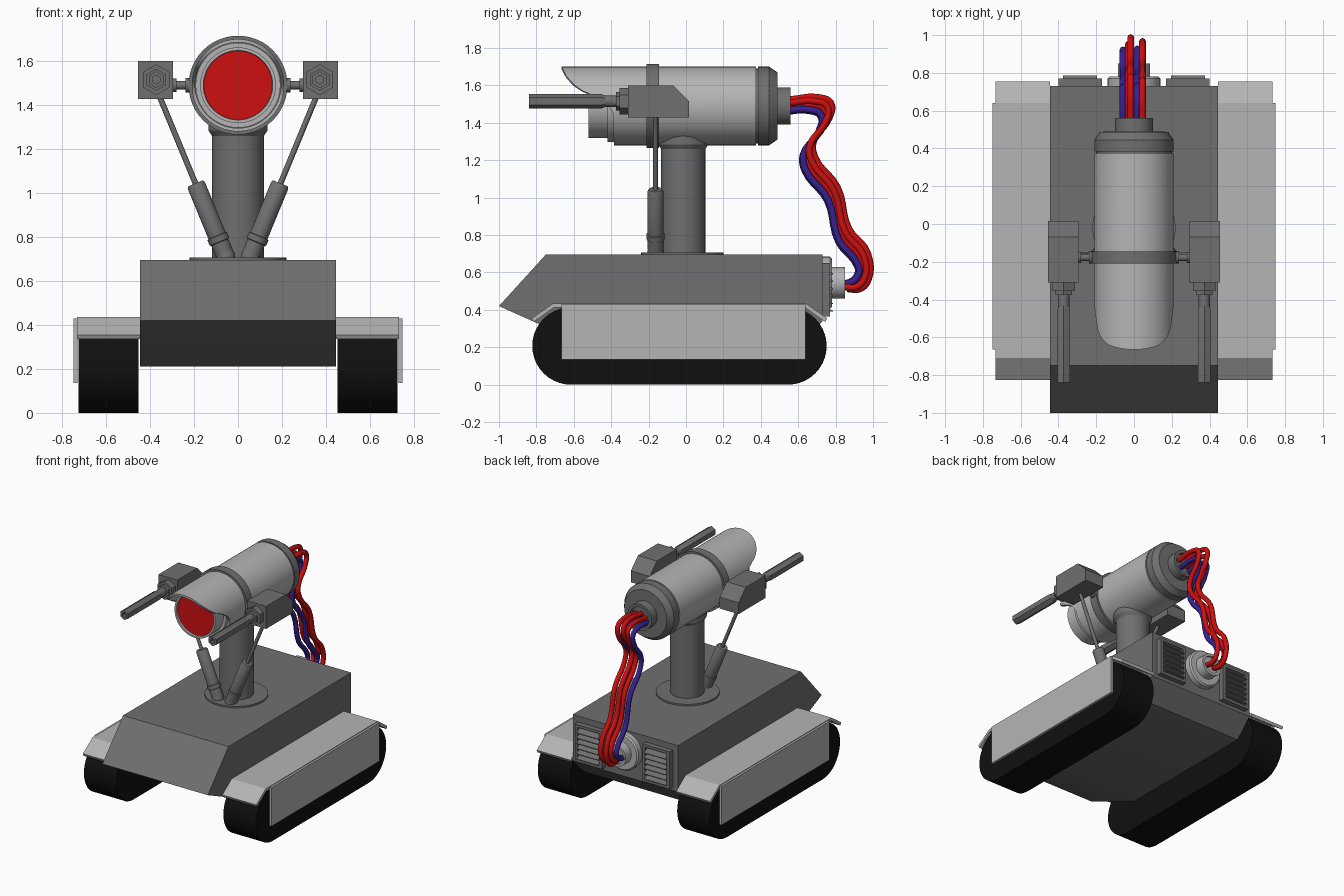
import bpy, bmesh
from math import pi, sin, cos, radians
from mathutils import Vector

if "Cube" in bpy.data.objects:
    bpy.data.objects.remove(bpy.data.objects["Cube"])


def material(name, rgb):
    m = bpy.data.materials.new(name)
    m.diffuse_color = (*rgb, 1)
    m.use_nodes = True
    m.node_tree.nodes["Principled BSDF"].inputs["Base Color"].default_value = m.diffuse_color
    return m


DARK = material("dark_grey", (0.16, 0.16, 0.16))
LIGHT = material("light_grey", (0.46, 0.46, 0.46))
BLACK = material("rubber_black", (0.005, 0.005, 0.005))
RED = material("red", (0.62, 0.005, 0.005))
BLUE = material("blue", (0.04, 0.015, 0.28))


def finish(name, bm, mat, mirror=False):
    bmesh.ops.recalc_face_normals(bm, faces=bm.faces)
    me = bpy.data.meshes.new(name)
    bm.to_mesh(me)
    bm.free()
    me.shade_smooth()
    me.set_sharp_from_angle(angle=radians(32))
    me.materials.append(mat)
    ob = bpy.data.objects.new(name, me)
    bpy.context.collection.objects.link(ob)
    if mirror:
        ob.modifiers.new("mirror", 'MIRROR').use_mirror_merge = False
    return ob


def prism(name, yz, x0, x1, mat=DARK, mirror=False):
    """Side profile (y, z) extruded along x."""
    bm = bmesh.new()
    f = bm.faces.new([bm.verts.new((x0, y, z)) for y, z in yz])
    ext = bmesh.ops.extrude_face_region(bm, geom=[f])
    vs = [v for v in ext["geom"] if isinstance(v, bmesh.types.BMVert)]
    bmesh.ops.translate(bm, verts=vs, vec=(x1 - x0, 0, 0))
    return finish(name, bm, mat, mirror)


def box(name, x, y, z, mat=DARK, mirror=False):
    yz = [(y[0], z[0]), (y[1], z[0]), (y[1], z[1]), (y[0], z[1])]
    return prism(name, yz, x[0], x[1], mat, mirror)


def lathe(name, start, direction, profile, mat=DARK, seg=32, mirror=False):
    """Revolve (radius, distance) points about an axis; ends are capped."""
    q = Vector(direction).to_track_quat('Z', 'Y')
    o = Vector(start)
    bm = bmesh.new()
    rings = []
    for r, t in profile:
        rings.append([bm.verts.new(o + q @ Vector((
            r * cos(pi / 2 + 2 * pi * i / seg), r * sin(pi / 2 + 2 * pi * i / seg), t)))
            for i in range(seg)])
    for a, b in zip(rings, rings[1:]):
        for i in range(seg):
            j = (i + 1) % seg
            bm.faces.new((a[i], a[j], b[j], b[i]))
    bm.faces.new(rings[0])
    bm.faces.new(rings[-1])
    return finish(name, bm, mat, mirror)


# Hull with sloped nose and belly
prism("hull", [(-1, 0.42), (-0.75, 0.695), (0.73, 0.695), (0.73, 0.34),
               (0.6, 0.21), (-0.53, 0.21)], -0.445, 0.445)

# Tracks, fenders and side skirts
R = 0.207
track = [(-0.615 - R * sin(pi * i / 20), R + R * cos(pi * i / 20)) for i in range(21)]
track += [(0.545 + R * sin(pi * i / 20), R - R * cos(pi * i / 20)) for i in range(21)]
prism("track", track, 0.452, 0.725, BLACK, True)
prism("fender", [(-0.825, 0.355), (-0.71, 0.435), (0.64, 0.435), (0.755, 0.355),
                 (0.745, 0.335), (0.635, 0.413), (-0.705, 0.413), (-0.815, 0.335)],
      0.445, 0.732, LIGHT, True)
box("side_skirt", (0.73, 0.748), (-0.665, 0.64), (0.135, 0.43), LIGHT, True)

# Rear louvred vents
for i, (x, z) in enumerate([((0.17, 0.195), (0.365, 0.65)), ((0.375, 0.4), (0.365, 0.65)),
                            ((0.195, 0.375), (0.365, 0.385)), ((0.195, 0.375), (0.63, 0.65))]):
    box(f"vent_frame_{i}", x, (0.725, 0.77), z, DARK, True)
for i in range(6):
    z = 0.39 + 0.04 * i
    prism(f"vent_slat_{i}", [(0.725, z), (0.785, z), (0.785, z + 0.006), (0.725, z + 0.034)],
          0.195, 0.375, DARK, True)

# Rear cable socket
lathe("cable_socket", (0, 0.725, 0.545), (0, 1, 0),
      [(0.14, 0), (0.14, 0.045), (0.13, 0.055), (0.085, 0.055), (0.085, 0.125),
       (0.065, 0.125), (0.065, 0.105)], LIGHT)

# Neck: base plate, column, saddle collar
lathe("neck_base", (0, -0.02, 0.69), (0, 0, 1), [(0.22, 0), (0.22, 0.017)], seg=48)
lathe("neck_column", (0, -0.015, 0.7), (0, 0, 1),
      [(0.118, 0), (0.118, 0.56), (0.135, 0.585), (0.135, 0.65)], seg=40)

# Head tube with a hood cut by a curved front edge
AX, N = 1.49, 64
edge = [(1.27, -0.385), (1.45, -0.39), (1.5, -0.42), (1.545, -0.49),
        (1.57, -0.55), (1.6, -0.595), (1.65, -0.64), (1.71, -0.67)]


def front_y(z):
    for (z0, y0), (z1, y1) in zip(edge, edge[1:]):
        if z <= z1:
            return y0 + (y1 - y0) * (z - z0) / (z1 - z0)
    return edge[-1][1]


bm = bmesh.new()
loops = []
for r, y in ((0.21, 0.375), (0.21, None), (0.195, None), (0.195, -0.3)):
    loop = []
    for i in range(N):
        a = 2 * pi * i / N
        yy = front_y(AX + 0.21 * sin(a)) if y is None else y
        loop.append(bm.verts.new((r * cos(a), yy, AX + r * sin(a))))
    loops.append(loop)
for a, b in zip(loops, loops[1:]):
    for i in range(N):
        j = (i + 1) % N
        bm.faces.new((a[i], a[j], b[j], b[i]))
bm.faces.new(loops[0])
finish("head_tube", bm, LIGHT)

# Lens barrel, lens, strap and rear cap
lathe("lens_barrel", (0, -0.3, AX), (0, -1, 0),
      [(0.193, 0), (0.193, 0.12), (0.172, 0.12), (0.172, 0.22), (0.158, 0.22), (0.155, 0.19)],
      LIGHT, 48)
lathe("lens", (0, -0.48, AX), (0, -1, 0), [(0.156, 0), (0.156, 0.025)], RED, 48)
lathe("head_strap", (0, -0.21, AX), (0, 1, 0), [(0.225, 0), (0.225, 0.065)], DARK, 48)
lathe("head_rear_cap", (0, 0.37, AX), (0, 1, 0),
      [(0.2, 0), (0.2, 0.015), (0.21, 0.015), (0.21, 0.075), (0.18, 0.118), (0.1, 0.12),
       (0.1, 0.19), (0.08, 0.19), (0.08, 0.16)], DARK, 40)

# Side guns and their mounts
GX, GZ = 0.372, 1.515
prism("gun_housing", [(-0.31, 1.428), (-0.31, 1.6), (-0.07, 1.6), (0.015, 1.515), (0.015, 1.428)],
      0.295, 0.455, DARK, True)
lathe("gun_nut", (GX, -0.3, GZ), (0, -1, 0),
      [(0.07, 0), (0.07, 0.055), (0.05, 0.055), (0.05, 0.075)], DARK, 6, True)
lathe("gun_shank", (GX, -0.37, GZ), (0, -1, 0), [(0.031, 0), (0.031, 0.1)], DARK, 12, True)
lathe("gun_barrel", (GX, -0.43, GZ), (0, -1, 0),
      [(0.03, 0), (0.038, 0.02), (0.038, 0.41), (0.02, 0.41), (0.02, 0.38)], DARK, 6, True)
lathe("gun_mount", (0.2, -0.177, AX), (1, 0, 0),
      [(0.033, 0), (0.033, 0.038), (0.019, 0.038), (0.019, 0.08), (0.03, 0.08), (0.03, 0.11)],
      DARK, 16, True)

# Support pistons from neck base to gun housings
foot, top = Vector((0.062, -0.163, 0.725)), Vector((0.357, -0.163, 1.44))
d = top - foot
lathe("piston_cylinder", foot, d,
      [(0.042, 0), (0.042, 0.055), (0.048, 0.058), (0.048, 0.085), (0.042, 0.088),
       (0.042, 0.335), (0.036, 0.345)], DARK, 24, True)
lathe("piston_rod", foot + d * 0.4, d, [(0.013, 0), (0.013, d.length * 0.6)], DARK, 12, True)
lathe("piston_foot", (0.055, -0.163, 0.7), (0, 0, 1),
      [(0.042, 0), (0.042, 0.02), (0.03, 0.045)], DARK, 24, True)

# Cable bundle from head to hull
path = [(0.53, 1.49), (0.68, 1.5), (0.745, 1.47), (0.735, 1.39), (0.65, 1.26), (0.66, 1.18),
        (0.78, 1.02), (0.84, 0.8), (0.94, 0.67), (0.945, 0.58), (0.9, 0.53), (0.83, 0.53)]
cables = [(-0.017, 0.03, 0.035, RED), (0.045, 0.012, 0.015, RED), (-0.03, 0.0, -0.005, RED),
          (-0.058, -0.025, -0.035, BLUE), (0.018, -0.02, -0.03, BLUE)]
for n, (x, dy, dz, mat) in enumerate(cables):
    cu = bpy.data.curves.new(f"cable_{n}", 'CURVE')
    cu.dimensions = '3D'
    cu.bevel_depth, cu.bevel_resolution, cu.resolution_u = 0.018, 2, 5
    cu.use_fill_caps = True
    sp = cu.splines.new('BEZIER')
    sp.bezier_points.add(len(path) - 1)
    for k, (p, (y, z)) in enumerate(zip(sp.bezier_points, path)):
        s = -0.5 if k >= 9 else 1
        p.co = (x, y + dy, z + dz * s)
        p.handle_left_type = p.handle_right_type = 'AUTO'
    cu.materials.append(mat)
    bpy.context.collection.objects.link(bpy.data.objects.new(f"cable_{n}", cu))
